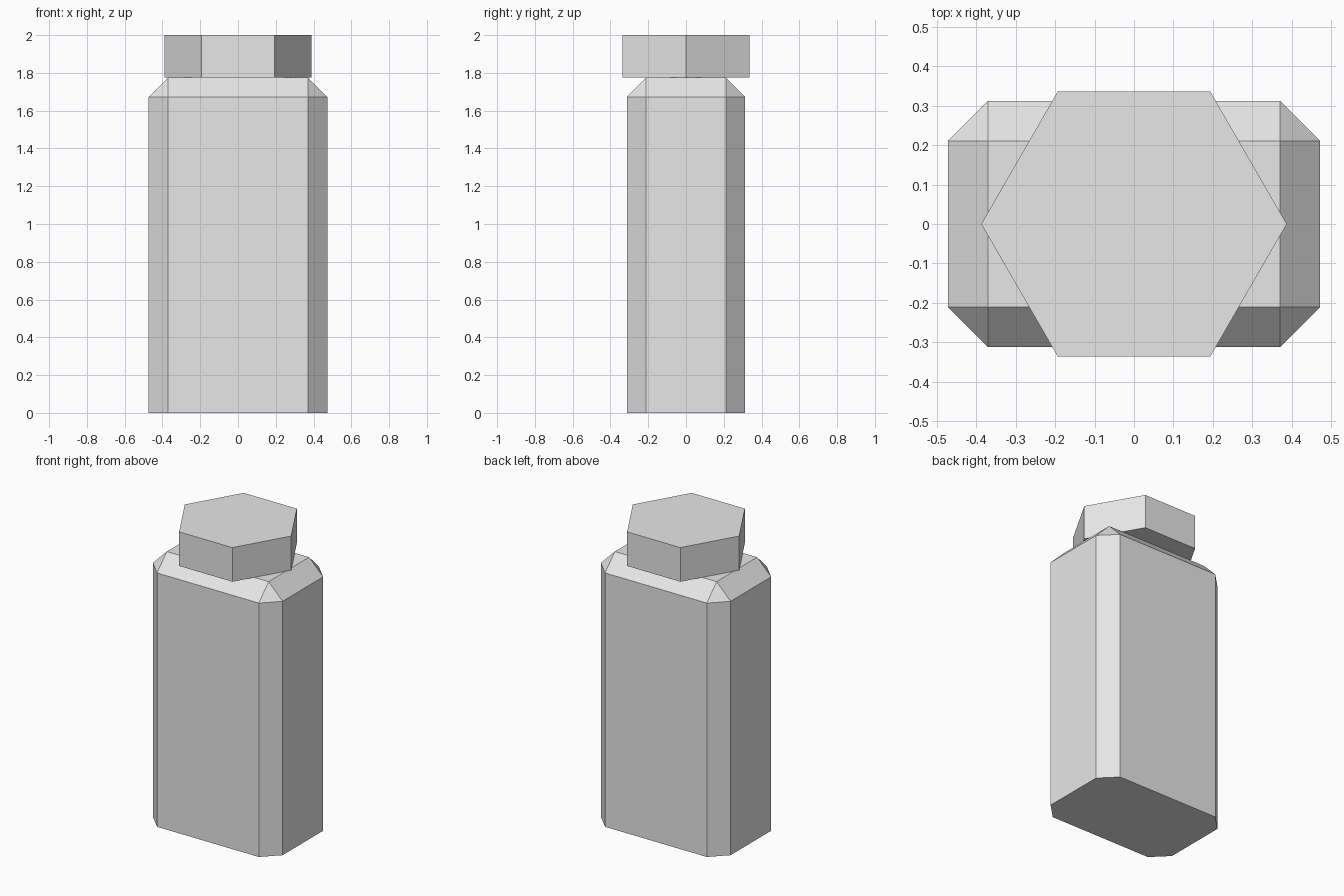
import bpy
import bmesh
from mathutils import Matrix, Vector

if "Cube" in bpy.data.objects:
    bpy.data.objects.remove(bpy.data.objects["Cube"], do_unlink=True)

WIDTH, DEPTH = 0.946, 0.626
SHOULDER_TOP, TOTAL = 1.775, 2.0
CHAMFER = 0.102

# One plain grey material
grey = bpy.data.materials.new("light_grey")
grey.use_nodes = True
colour = (0.8, 0.8, 0.8, 1)
grey.diffuse_color = colour
grey.node_tree.nodes["Principled BSDF"].inputs["Base Color"].default_value = colour


def add_part(name, bm):
    mesh = bpy.data.meshes.new(name)
    bm.normal_update()
    bm.to_mesh(mesh)
    bm.free()
    mesh.materials.append(grey)
    obj = bpy.data.objects.new(name, mesh)
    bpy.context.collection.objects.link(obj)
    return obj


# Bottle body: a box with chamfered upright and top edges, flat sharp base
bm = bmesh.new()
bmesh.ops.create_cube(bm, size=1)
bmesh.ops.scale(bm, vec=Vector((WIDTH, DEPTH, SHOULDER_TOP)), verts=bm.verts)
bmesh.ops.translate(bm, vec=Vector((0, 0, SHOULDER_TOP / 2)), verts=bm.verts)
edges = [e for e in bm.edges if any(v.co.z > 0.1 for v in e.verts)]
bmesh.ops.bevel(bm, geom=edges, offset=CHAMFER, offset_type='OFFSET',
                segments=1, profile=0.5, affect='EDGES')
add_part("bottle_body", bm)

# Hexagonal cap, points to the left and right
bm = bmesh.new()
height = TOTAL - SHOULDER_TOP
bmesh.ops.create_cone(bm, cap_ends=True, segments=6, radius1=0.388,
                      radius2=0.388, depth=height)
if max(v.co.x for v in bm.verts) < 0.38:
    bmesh.ops.rotate(bm, matrix=Matrix.Rotation(0.5235988, 3, 'Z'),
                     verts=bm.verts)
bmesh.ops.translate(bm, vec=Vector((0, 0, SHOULDER_TOP + height / 2)),
                    verts=bm.verts)
add_part("cap", bm)
